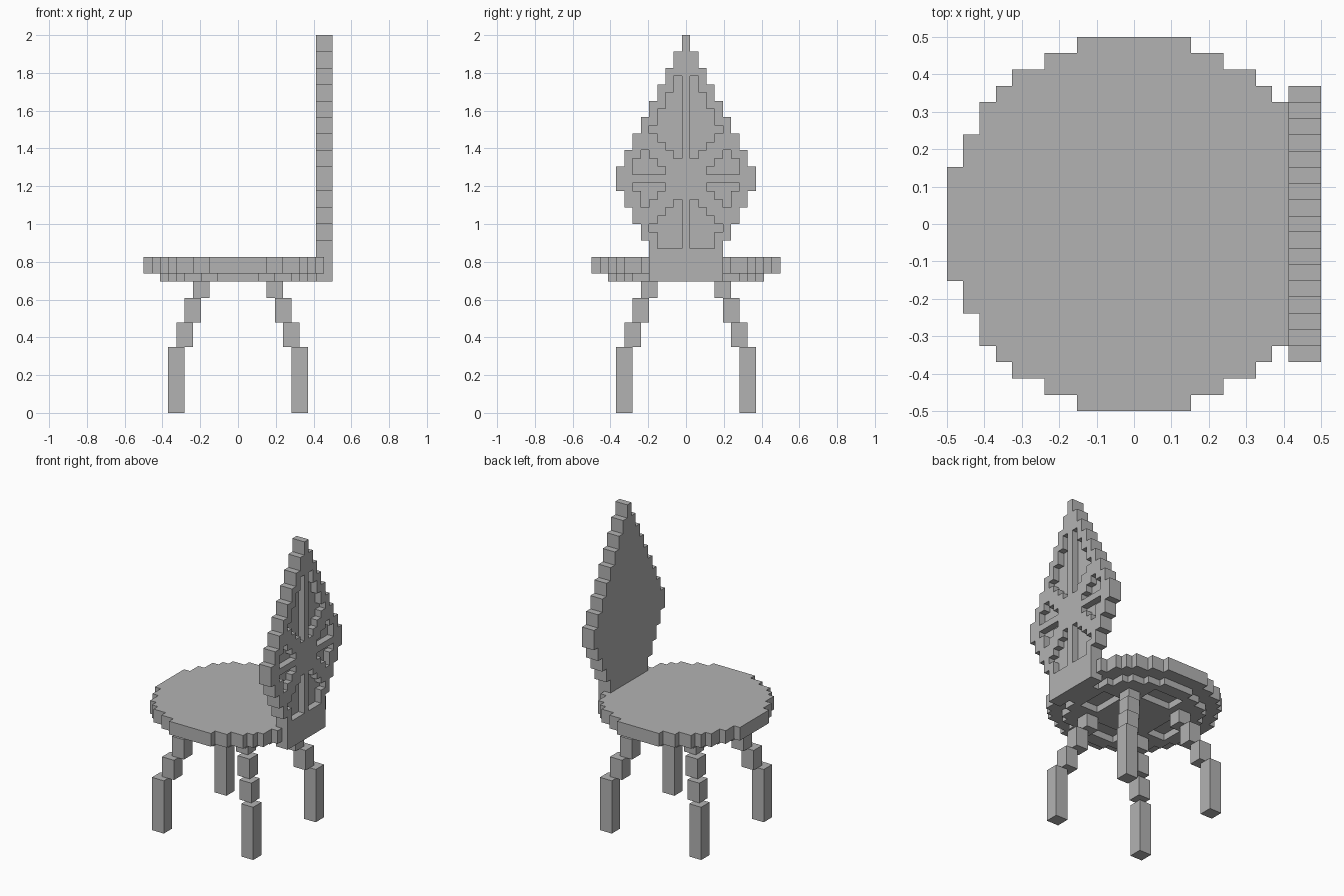
import bpy
import bmesh

if "Cube" in bpy.data.objects:
    bpy.data.objects.remove(bpy.data.objects["Cube"], do_unlink=True)

U = 1 / 23  # edge length of one block

grey = bpy.data.materials.new("plain_grey")
grey.use_nodes = True
grey.diffuse_color = (0.45, 0.45, 0.45, 1)
grey.node_tree.nodes["Principled BSDF"].inputs["Base Color"].default_value = grey.diffuse_color


def block_mesh(name, cells):
    """Outer skin of a set of unit blocks, centred on whole x, y and resting on whole z."""
    bm = bmesh.new()
    verts = {}

    def vert(p):
        if p not in verts:
            verts[p] = bm.verts.new(((p[0] - .5) * U, (p[1] - .5) * U, p[2] * U))
        return verts[p]

    for cell in sorted(cells):
        for axis in range(3):
            for side in (0, 1):
                near = list(cell)
                near[axis] += 2 * side - 1
                if tuple(near) in cells:
                    continue
                b, c = (axis + 1) % 3, (axis + 2) % 3
                ring = []
                for db, dc in ((0, 0), (1, 0), (1, 1), (0, 1)):
                    p = list(cell)
                    p[axis] += side
                    p[b] += db
                    p[c] += dc
                    ring.append(vert(tuple(p)))
                bm.faces.new(ring if side else ring[::-1])
    mesh = bpy.data.meshes.new(name)
    bm.to_mesh(mesh)
    bm.free()
    mesh.materials.append(grey)
    obj = bpy.data.objects.new(name, mesh)
    bpy.context.collection.objects.link(obj)
    return obj


def disc(reach, z0, z1):
    """Stepped round plate; reach[i] is the farthest block in y at distance i in x."""
    r = len(reach) - 1
    return {(x, y, z) for x in range(-r, r + 1)
            for y in range(-reach[abs(x)], reach[abs(x)] + 1)
            for z in range(z0, z1)}


# Backrest: stepped leaf outline, two blocks thick
outline = [(16, 21, 4), (21, 23, 5), (23, 25, 6), (25, 27, 7), (27, 30, 8)]
outline += [(30 + 2 * n, 32 + 2 * n, 7 - n) for n in range(8)]
back = {(x, y, z) for z0, z1, w in outline for z in range(z0, z1)
        for y in range(-w, w + 1) for x in (10, 11)}

# Carved motif on the outer face: (bottom, top, first block, last block)
carving = [
    (39, 41, 1, 1), (37, 39, 1, 2), (35, 37, 1, 3), (34, 35, 1, 4),
    (33, 34, 1, 3), (32, 33, 1, 2), (31, 32, 1, 1),
    (31, 32, 5, 5), (30, 31, 4, 6), (29, 30, 3, 6),
    (27, 28, 3, 6), (26, 27, 4, 5), (25, 26, 5, 5),
    (25, 26, 1, 1), (24, 25, 1, 2), (23, 24, 1, 3), (22, 23, 1, 4), (20, 22, 1, 3),
]
for z0, z1, a, b in carving:
    back -= {(11, s * y, z) for s in (-1, 1) for y in range(a, b + 1) for z in range(z0, z1)}
block_mesh("backrest", back)

# Seat: wide plate above a smaller one with four sunken panels underneath
seat = disc([11, 11, 11, 11, 10, 10, 9, 9, 8, 7, 5, 3], 17, 19)
under = disc([9, 9, 9, 8, 8, 7, 7, 6, 4, 2], 16, 17)
for s in (-1, 1):
    for a in range(5, 8):
        for b in range(-2, 3):
            under -= {(s * a, b, 16), (b, s * a, 16)}
block_mesh("seat", (seat | under) - back)

# Legs: stacked blocks stepping outwards towards the floor
steps = [(0, 8, 7), (8, 11, 6), (11, 14, 5), (14, 16, 4)]
for sx, x_name in ((-1, "right"), (1, "left")):
    for sy, y_name in ((-1, "front"), (1, "back")):
        block_mesh(f"{y_name}_{x_name}_leg",
                   {(sx * (d + i), sy * (d + j), z) for z0, z1, d in steps
                    for z in range(z0, z1) for i in (0, 1) for j in (0, 1)})
